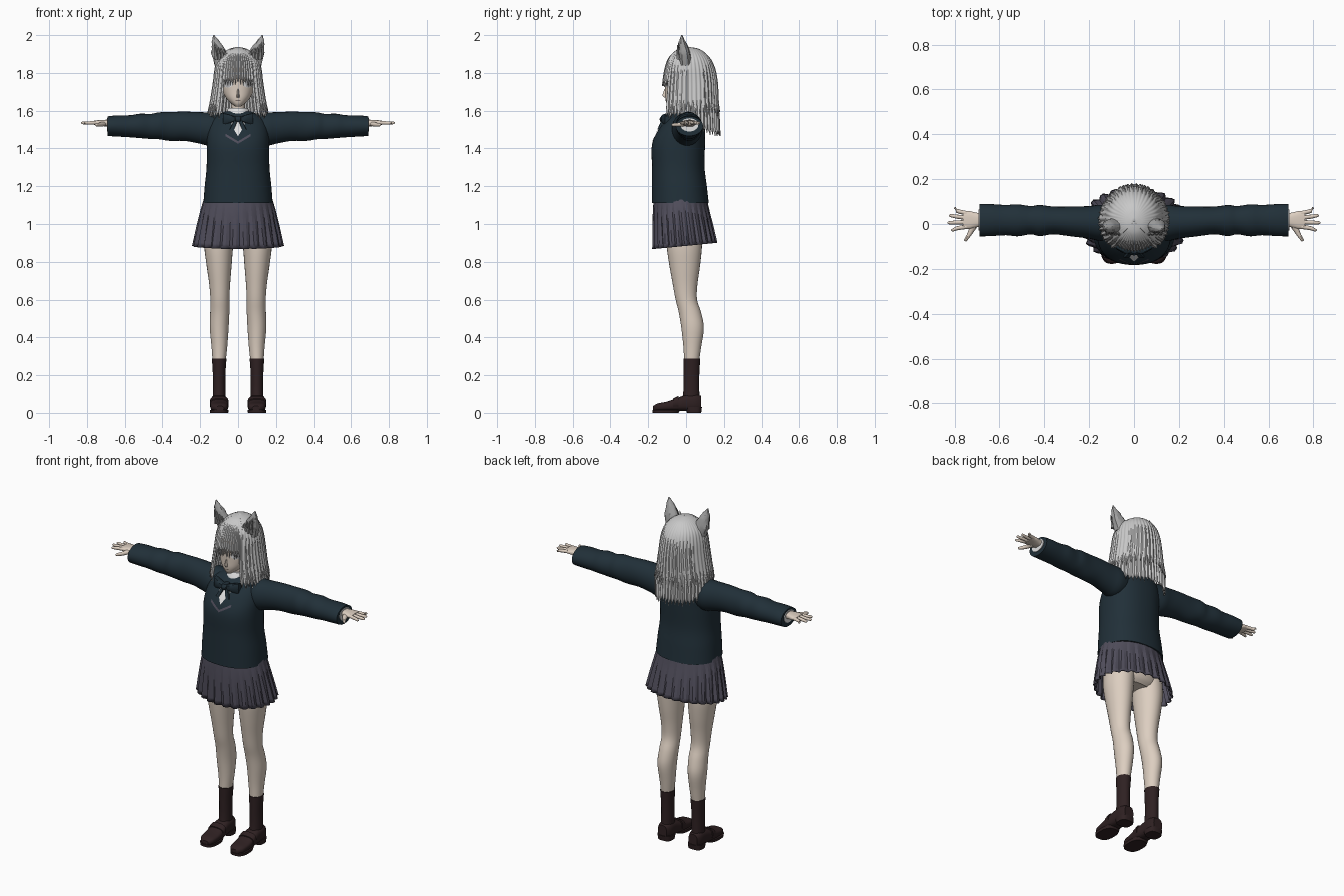
import bpy, bmesh, math, random
from mathutils import Vector
from mathutils.bvhtree import BVHTree

random.seed(4)
cube = bpy.data.objects.get("Cube")
if cube:
    bpy.data.objects.remove(cube)


def material(name, *rgb):
    m = bpy.data.materials.new(name)
    m.use_nodes = True
    m.diffuse_color = (*rgb, 1)
    m.node_tree.nodes["Principled BSDF"].inputs["Base Color"].default_value = (*rgb, 1)
    return m


SKIN = material("skin", .72, .62, .53)
HAIR = material("silver hair", .58, .58, .58)
FUR = material("grey fur", .36, .36, .36)
INNER = material("dark inner ear", .12, .12, .12)
NAVY = material("navy wool", .015, .029, .04)
SKIRT = material("slate skirt", .08, .075, .105)
BROWN = material("dark brown", .028, .015, .016)
WHITE = material("white cotton", .75, .75, .75)
IRIS = material("pale iris", .5, .5, .52)


def finish(name, bm, mat, angle=40):
    bmesh.ops.remove_doubles(bm, verts=bm.verts, dist=1e-5)
    bmesh.ops.recalc_face_normals(bm, faces=bm.faces)
    me = bpy.data.meshes.new(name)
    bm.to_mesh(me)
    bm.free()
    me.materials.append(mat)
    me.shade_smooth()
    me.set_sharp_from_angle(angle=math.radians(angle))
    ob = bpy.data.objects.new(name, me)
    bpy.context.collection.objects.link(ob)
    return ob


def spline(rows, sub):
    """Smooth interpolation through rows of numbers."""
    out = []
    for i in range(len(rows) - 1):
        a, b, c, d = (rows[max(0, min(len(rows) - 1, i + k))] for k in (-1, 0, 1, 2))
        for s in range(sub):
            t = s / sub
            out.append([q + .5 * t * (r - p + t * (2*p - 5*q + 4*r - s2 + t * (3*(q - r) + s2 - p)))
                        for p, q, r, s2 in zip(a, b, c, d)])
    return out + [list(rows[-1])]


def skin_rings(bm, rings, caps=True):
    rings = [[bm.verts.new(p) for p in ring] for ring in rings]
    n = len(rings[0])
    for lo, hi in zip(rings, rings[1:]):
        for i in range(n):
            bm.faces.new((lo[i], lo[(i + 1) % n], hi[(i + 1) % n], hi[i]))
    if caps:
        bm.faces.new(rings[0])
        bm.faces.new(rings[-1])


def loft(name, rows, mat, axis=2, n=28, power=2.0, sub=4, side=1, angle=40, jag=0):
    """Rows are (position on axis, low and high of first other axis, low and high of second)."""
    rings = []
    for t, a0, a1, b0, b1 in spline(rows, sub):
        ring = []
        for i in range(n):
            w = math.tau * i / n
            c, s = math.cos(w), math.sin(w)
            k = .5 + random.uniform(-jag, jag)
            a = (a0 + a1) / 2 + (a1 - a0) * k * math.copysign(abs(c) ** (2 / power), c)
            b = (b0 + b1) / 2 + (b1 - b0) * k * math.copysign(abs(s) ** (2 / power), s)
            p = [a, b]
            p.insert(axis, t)
            ring.append((p[0] * side, p[1], p[2]))
        rings.append(ring)
    bm = bmesh.new()
    skin_rings(bm, rings)
    return finish(name, bm, mat, angle)


def patch(name, target, x0, x1, low, high, mat, lift=.003, cols=16, rows=4):
    """Thin sheet laid on the front of target between two height curves."""
    tree = BVHTree.FromPolygons([v.co for v in target.data.vertices],
                                [p.vertices for p in target.data.polygons])
    bm, grid = bmesh.new(), []
    for i in range(cols + 1):
        x = x0 + (x1 - x0) * i / cols
        line = []
        for j in range(rows + 1):
            z = low(x) + (high(x) - low(x)) * j / rows
            hit = tree.ray_cast(Vector((x, -1, z)), Vector((0, 1, 0)))[0]
            line.append(bm.verts.new((x, (hit.y if hit else 0) - lift, z)))
        grid.append(line)
    for a, b in zip(grid, grid[1:]):
        for j in range(rows):
            bm.faces.new((a[j], b[j], b[j + 1], a[j + 1]))
    return finish(name, bm, mat)


def solidify(ob, thickness):
    mod = ob.modifiers.new("thickness", "SOLIDIFY")
    mod.thickness = thickness


# Sweater body, shirt front and neckline
body = loft("sweater_body", [(1.11, -.183, .183, -.18, .12), (1.2, -.176, .176, -.18, .11),
            (1.3, -.166, .166, -.18, .098), (1.42, -.165, .165, -.18, .1), (1.5, -.16, .16, -.145, .1),
            (1.56, -.135, .135, -.095, .085), (1.595, -.07, .07, -.055, .06)], NAVY, n=48, power=2.3, sub=6)
patch("shirt_front", body, -.035, .035, lambda x: 1.465 + abs(x) * 1.6, lambda x: 1.555, WHITE)
patch("neckline_stripe", body, -.065, .065, lambda x: 1.425 + abs(x) * .6,
      lambda x: 1.438 + abs(x) * .6, SKIRT)

# Pleated skirt, open below
bm, rings, pleats = bmesh.new(), [], 26
for z, hw, y0, y1 in spline([(1.16, .172, -.168, .105), (1.08, .197, -.176, .122),
                             (.98, .222, -.179, .146), (.885, .243, -.18, .167)], 3):
    ring, drop = [], (1.16 - z) / .28
    for i in range(pleats * 3):
        w = math.tau * i / (pleats * 3)
        k = 1 - (0, .015, .08)[i % 3] * drop
        y = (y0 + y1) / 2 + (y1 - y0) / 2 * k * math.sin(w)
        ring.append((hw * k * math.cos(w), y, z + drop * y * .1))
    rings.append(ring)
skin_rings(bm, rings, False)
solidify(finish("pleated_skirt", bm, SKIRT, 15), .005)
loft("hips", [(.9, -.12, .12, -.07, .06), (.95, -.16, .16, -.1, .09), (1.12, -.15, .15, -.12, .08)], SKIN)

# Neck, collar and head
loft("neck", [(1.54, -.045, .045, -.045, .05), (1.6, -.037, .037, -.04, .04),
              (1.68, -.036, .036, -.045, .04)], SKIN)
loft("shirt_collar", [(1.565, -.075, .075, -.075, .065), (1.59, -.062, .062, -.066, .058),
                      (1.615, -.052, .052, -.052, .052)], WHITE)
head = loft("head", [(1.622, -.014, .014, -.092, -.04), (1.638, -.036, .036, -.103, .0),
            (1.665, -.062, .062, -.109, .04), (1.7, -.08, .08, -.11, .075), (1.75, -.091, .091, -.111, .1),
            (1.82, -.098, .098, -.111, .115), (1.88, -.08, .08, -.08, .1), (1.915, -.03, .03, -.03, .06)],
            SKIN, n=40, power=2.2, sub=5)
loft("nose", [(1.67, -.008, .008, -.115, -.1), (1.683, -.007, .007, -.125, -.1),
              (1.715, -.003, .003, -.114, -.1)], SKIN, n=10)
patch("mouth", head, -.014, .014, lambda x: 1.652, lambda x: 1.655, BROWN, rows=1)


def arch(cx, base, rise, half=.026):
    return lambda x: base + rise * math.sqrt(max(0, 1 - ((x - cx) / half) ** 2))


for side, word in ((1, "left"), (-1, "right")):
    c = .054 * side
    patch(word + "_eye_white", head, c - .025, c + .025, arch(c, 1.74, -.018), arch(c, 1.74, .022), WHITE)
    patch(word + "_iris", head, c - .014, c + .014, arch(c, 1.741, -.018, .0141),
          arch(c, 1.741, .02, .0141), IRIS, .004)
    patch(word + "_pupil", head, c - .005, c + .005, arch(c, 1.741, -.008, .0051),
          arch(c, 1.741, .008, .0051), INNER, .005)
    patch(word + "_lash", head, c - .026, c + .026, arch(c, 1.74, .02), arch(c, 1.743, .023), INNER, .005)

# Long hair: strand columns around the head, each with its own length
PROFILE = spline([(1.938, 0, 0, 0), (1.925, .05, .06, .055), (1.885, .098, .107, .1),
                  (1.83, .118, .135, .122), (1.75, .128, .15, .135), (1.65, .143, .155, .145),
                  (1.57, .157, .163, .15), (1.45, .152, .168, .15)], 6)


def hair_radii(z):
    for hi, lo in zip(PROFILE, PROFILE[1:]):
        if z >= lo[0]:
            f = (hi[0] - z) / (hi[0] - lo[0])
            return [p + (q - p) * f for p, q in zip(hi[1:], lo[1:])]
    return PROFILE[-1][1:]


def hair_shell(name, locks, first, last, base, jag, grow):
    """Angles run in degrees from the front; base gives tip height by angle."""
    bm, lines, per, rows = bmesh.new(), [], 6, 26
    for i in range(locks * per + 1):
        deg = first + (last - first) * i / (locks * per)
        f = (i % per) / per
        if i % per == 0:
            extra = random.uniform(0, jag * .6)
        bump = 1 - abs(2 * f - 1)
        tip = base(abs(deg)) - bump * (jag + extra)
        w, line = math.radians(deg), []
        for j in range(rows + 1):
            t = j / rows
            z = 1.938 - (1.938 - tip) * t ** 1.5
            rx, back, front = hair_radii(z)
            k = grow + (bump - .5) * .04 * min(1, t * 2)
            ry = front if math.cos(w) > 0 else back
            line.append(bm.verts.new((rx * k * math.sin(w), .012 - ry * k * math.cos(w), z)))
        lines.append(line)
    for a, b in zip(lines, lines[1:]):
        for j in range(rows):
            bm.faces.new((a[j], b[j], b[j + 1], a[j + 1]))
    solidify(finish(name, bm, HAIR, 50), .006)


hair_shell("fringe", 13, -40, 40, lambda d: 1.79 - d * .0005, .035, 1.0)
hair_shell("back_hair", 40, 36, 324, lambda d: 1.595 - .09 * min(1, max(0, min(d, 360 - d) - 70) / 60), .025, 1.0)
hair_shell("crown_layer", 30, 45, 315, lambda d: 1.66, .06, 1.025)

# Bow tie
loft("bow_knot", [(1.54, -.014, .014, -.135, -.09), (1.556, -.018, .018, -.14, -.09),
                  (1.572, -.014, .014, -.13, -.09)], NAVY, n=12, power=4)

for side, word in ((1, "left_"), (-1, "right_")):
    def part(name, rows, mat, **kw):
        return loft(word + name, rows, mat, side=side, **kw)

    part("bow_wing", [(.005, -.128, -.1, 1.546, 1.566), (.04, -.132, -.09, 1.535, 1.578),
                      (.08, -.112, -.08, 1.525, 1.588)], NAVY, axis=0, n=12, power=4)
    part("bow_tail", [(1.5, .02, .045, -.152, -.135), (1.55, .002, .02, -.13, -.1)], NAVY, n=8, power=4)

    # Cat ear with inner plate and fur tufts
    ear = part("ear", [(1.84, .05, .122, -.035, .03), (1.89, .052, .138, -.04, .025),
                       (1.94, .077, .14, -.04, .01), (1.975, .104, .137, -.034, -.008),
                       (2, .126, .13, -.025, -.02)], FUR, n=14, jag=.05, sub=3, angle=20)
    edges = sorted((.075 * side, .128 * side))
    patch(word + "inner_ear", ear, *edges, lambda x: 1.895,
          lambda x: 1.905 + max(0, abs(x) - .075) * 1.2, INNER, .004, cols=8)
    for k in range(4):
        x = .066 + k * .017
        part("ear_tuft_%d" % k, [(1.87, x - .01, x + .01, -.05, -.03), (1.9, x - .007, x + .007, -.052, -.036),
             (1.925 + k * .009, x + .008, x + .01, -.046, -.044)], FUR, n=6, sub=2, angle=20)

    # Sleeve, cuff and hand
    part("sleeve", [(.05, -.05, .06, 1.45, 1.58), (.14, -.075, .085, 1.415, 1.59),
                    (.2, -.065, .08, 1.425, 1.592), (.28, -.055, .078, 1.44, 1.595),
                    (.36, -.046, .078, 1.44, 1.593), (.42, -.054, .085, 1.449, 1.591),
                    (.46, -.046, .08, 1.45, 1.583), (.52, -.055, .088, 1.455, 1.584),
                    (.57, -.05, .085, 1.459, 1.576), (.64, -.054, .089, 1.463, 1.575),
                    (.69, -.055, .09, 1.466, 1.57)], NAVY, axis=0, sub=3)
    part("shirt_cuff", [(.66, -.03, .065, 1.49, 1.56), (.694, -.03, .065, 1.49, 1.56)], WHITE, axis=0)
    part("palm", [(.66, -.008, .046, 1.512, 1.552), (.7, -.014, .05, 1.516, 1.552),
                  (.735, -.022, .058, 1.522, 1.55), (.762, -.02, .056, 1.525, 1.547)], SKIN, axis=0, power=2.6)
    for k, tip in enumerate((.815, .832, .825, .803)):
        y, spread = -.012 + k * .02, (k - 1.2) * .006
        part("finger_%d" % k, [(.745, y - .01, y + .01, 1.527, 1.547),
             (.79, y + spread - .009, y + spread + .009, 1.526, 1.544),
             (tip - .008, y + spread * 2 - .007, y + spread * 2 + .007, 1.528, 1.542),
             (tip, y + spread * 2 - .002, y + spread * 2 + .002, 1.533, 1.537)], SKIN, axis=0, n=10, sub=3)
    part("thumb", [(-.077, .748, .752, 1.523, 1.527), (-.07, .741, .757, 1.517, 1.533),
                   (-.04, .718, .742, 1.515, 1.537), (0, .69, .73, 1.518, 1.545)], SKIN, axis=1, n=10)

    # Leg, sock and shoe
    part("leg", [(.27, .066, .134, -.01, .068), (.35, .057, .14, -.014, .08), (.45, .05, .149, -.025, .094),
                 (.53, .046, .147, -.038, .08), (.6, .046, .146, -.055, .058), (.68, .042, .152, -.07, .06),
                 (.78, .034, .166, -.088, .074), (.88, .026, .178, -.102, .084),
                 (.98, .015, .175, -.105, .085)], SKIN)
    part("sock", [(.06, .066, .134, -.02, .072), (.12, .067, .133, -.014, .07),
                  (.2, .067, .133, -.013, .07), (.288, .061, .138, -.014, .075)], BROWN)
    part("shoe", [(-.174, .075, .115, .012, .036), (-.15, .057, .14, .01, .05), (-.1, .051, .147, .01, .06),
                  (-.05, .053, .146, .01, .078), (0, .058, .143, .01, .096), (.05, .06, .141, .01, .1),
                  (.08, .072, .13, .012, .09)], BROWN, axis=1, power=2.8)
    part("shoe_strap", [(-.068, .05, .149, .02, .076), (-.04, .05, .149, .02, .09)], BROWN, axis=1, power=2.8)
    part("sole", [(0, .052, .147, -.176, -.04), (.016, .05, .149, -.178, -.03)], BROWN, power=2.6, sub=1)
    part("shoe_heel", [(0, .058, .142, .005, .08), (.03, .056, .144, -.005, .084)], BROWN, power=3, sub=1)
